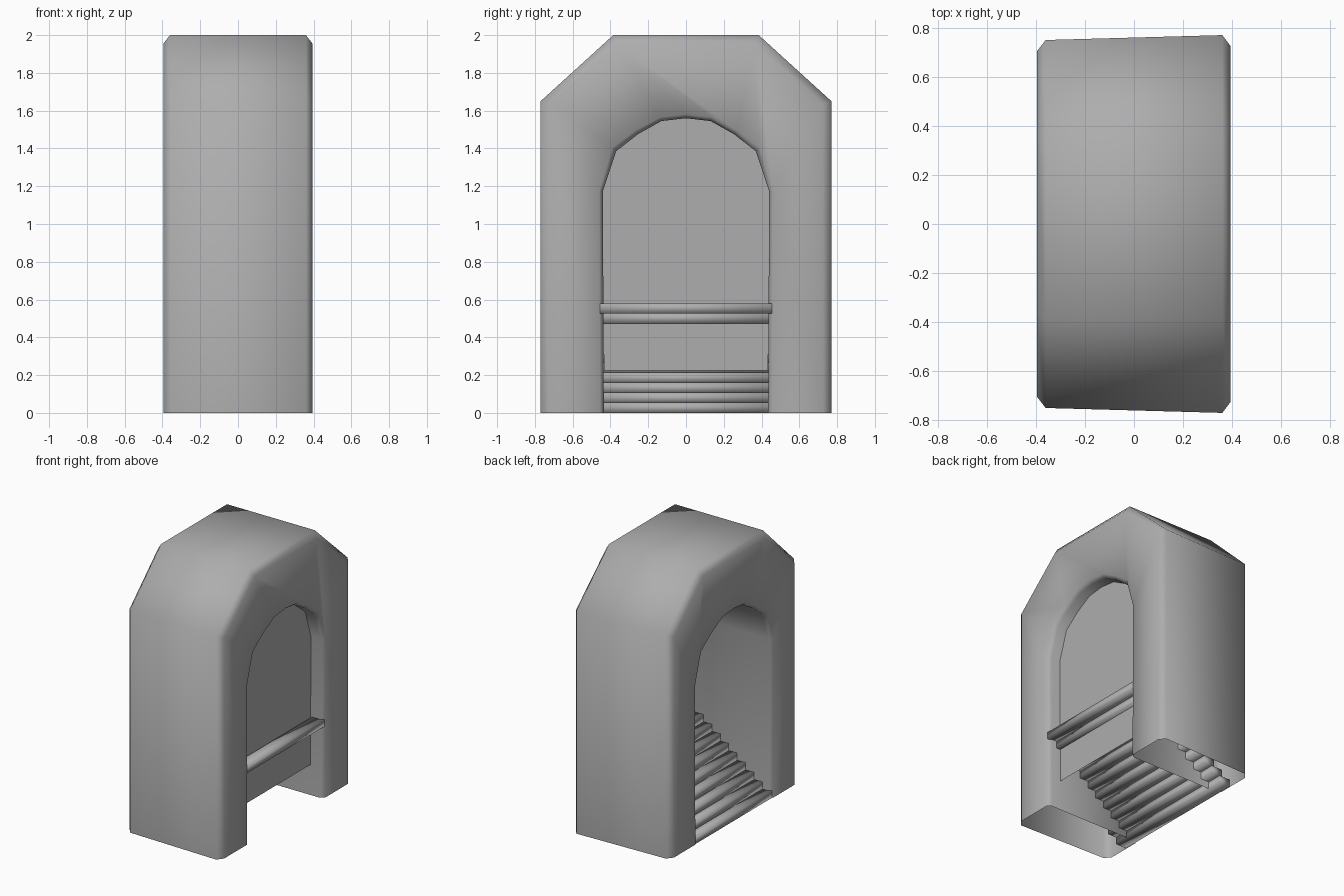
import bpy, bmesh, math

if "Cube" in bpy.data.objects:
    bpy.data.objects.remove(bpy.data.objects["Cube"])

stone = bpy.data.materials.new("dark_stone")
stone.diffuse_color = (0.42, 0.42, 0.42, 1)
stone.use_nodes = True
stone.node_tree.nodes["Principled BSDF"].inputs["Base Color"].default_value = stone.diffuse_color


def finish(bm, name, angle=None):
    bmesh.ops.recalc_face_normals(bm, faces=bm.faces)
    me = bpy.data.meshes.new(name)
    bm.to_mesh(me)
    bm.free()
    me.materials.append(stone)
    ob = bpy.data.objects.new(name, me)
    bpy.context.collection.objects.link(ob)
    if angle:
        bpy.ops.object.select_all(action='DESELECT')
        ob.select_set(True)
        bpy.context.view_layer.objects.active = ob
        bpy.ops.object.shade_smooth_by_angle(angle=math.radians(angle))
    return ob


def mirrored(half):
    """Half profile from the foot up to the top, continued down the other side."""
    return half + [(-y, z) for y, z in reversed(half) if y > 0]


def ring(bm, x, profile):
    return [bm.verts.new((x, y, z)) for y, z in profile]


def bridge(bm, a, b):
    for i in range(len(a) - 1):
        bm.faces.new((a[i], a[i + 1], b[i + 1], b[i]))


def outer(w, inset=0.0):
    return mirrored([(w - inset, 0), (w - inset, 1.65 - inset * 0.4),
                     (0.385 - inset * 0.4, 2 - inset)])


def opening(grow=0.0):
    half = [(0.435, 0), (0.44, 1.175), (0.37, 1.385), (0.255, 1.475), (0.13, 1.545), (0, 1.56)]
    return mirrored([(y + grow * min(1, y / 0.37), z + (grow if z > 1.3 else 0)) for y, z in half])


# arched block: hollow shell, open underneath, chamfered rims
bm = bmesh.new()
outs = [ring(bm, -0.395, outer(0.75, 0.045)), ring(bm, -0.36, outer(0.75)),
        ring(bm, 0.36, outer(0.77)), ring(bm, 0.394, outer(0.77, 0.045))]
ins = [ring(bm, -0.395, opening(0.02)), ring(bm, -0.365, opening()),
       ring(bm, 0.365, opening()), ring(bm, 0.394, opening(0.02))]
for rings in (outs, ins):
    for a, b in zip(rings, rings[1:]):
        bridge(bm, a, b)
# end faces: fan the opening points out to the five outer sides
match = [0, 1, 3, 7, 9, 10]
for k in (0, 3):
    for i in range(5):
        arc = ins[k][match[i]:match[i + 1] + 1]
        bm.faces.new([outs[k][i], outs[k][i + 1]] + arc[::-1])
finish(bm, "arched_block", 60)

# panel closing the passage above the upper steps
bm = bmesh.new()
panel = [(y, max(z, 0.225)) for y, z in opening()]
bm.faces.new(ring(bm, 0.29, panel))
finish(bm, "back_panel")

# stair treads, rising towards +x, ends buried in the jambs
bm = bmesh.new()
rise, pitch, depth, half = 0.58 / 11, 0.069, 0.09, 0.55
for i in range(11):
    x = -0.39 + i * pitch
    cube = bmesh.ops.create_cube(bm, size=1)["verts"]
    bmesh.ops.scale(bm, vec=(depth, half * 2, rise), verts=cube)
    bmesh.ops.translate(bm, vec=(x + depth / 2, 0, (i + 0.5) * rise), verts=cube)
finish(bm, "stair_treads", 120)
